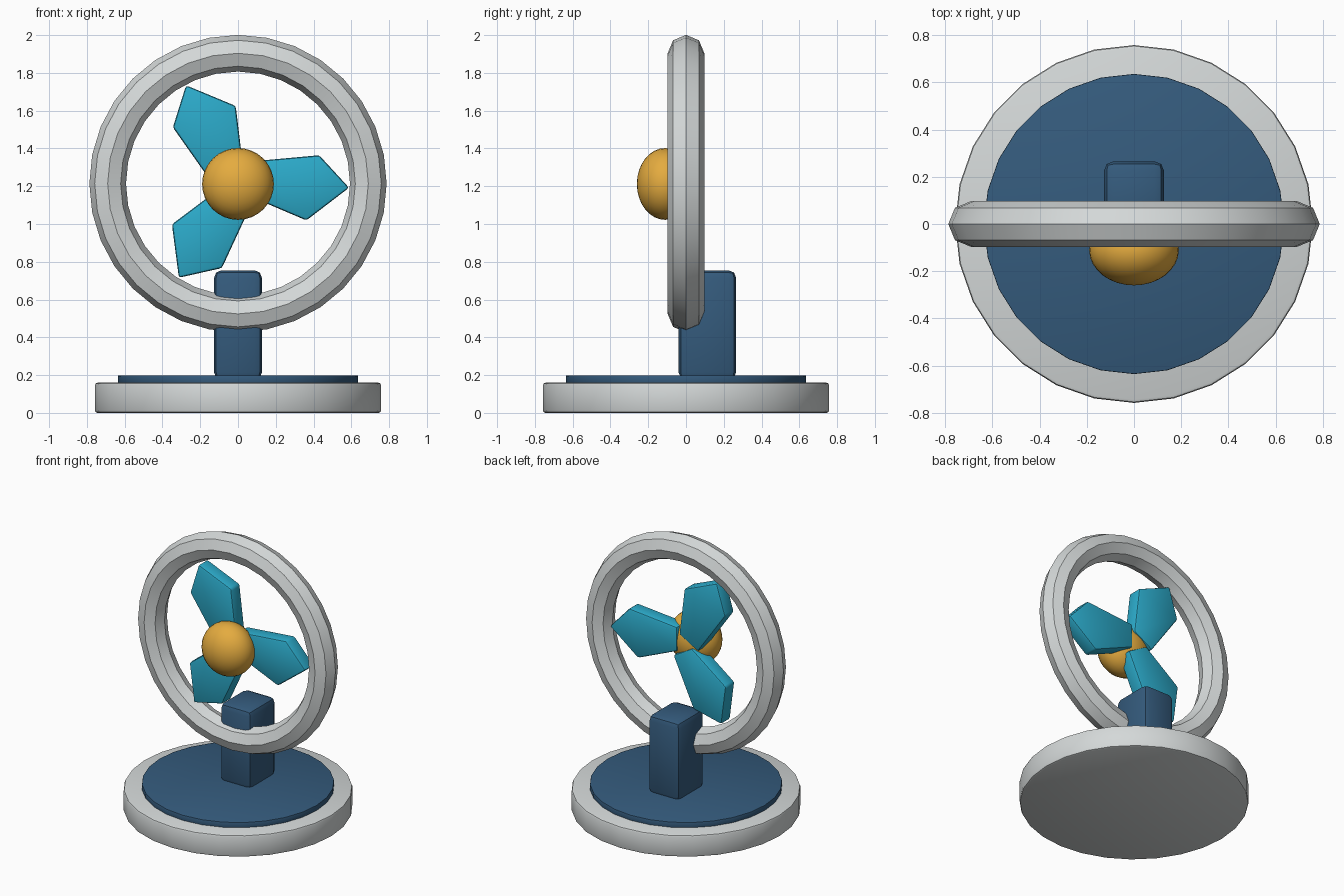
import bpy, math

if "Cube" in bpy.data.objects:
    bpy.data.objects.remove(bpy.data.objects["Cube"])

CENTRE_Z = 1.214   # height of the fan axis


def material(name, rgb):
    m = bpy.data.materials.new(name)
    m.diffuse_color = (*rgb, 1)
    m.use_nodes = True
    m.node_tree.nodes["Principled BSDF"].inputs["Base Color"].default_value = m.diffuse_color
    return m


GREY = material("pale grey", (0.66, 0.69, 0.69))
NAVY = material("navy blue", (0.035, 0.105, 0.205))
TEAL = material("teal", (0.025, 0.41, 0.60))
GOLD = material("gold", (0.78, 0.41, 0.05))


def finish(name, mat, bevel=0, segments=2):
    """Name the active object, colour it, soften its edges and shade it."""
    ob = bpy.context.object
    ob.name = name
    ob.data.materials.append(mat)
    bpy.ops.object.transform_apply(location=False, rotation=True, scale=True)
    if bevel:
        mod = ob.modifiers.new("edge", 'BEVEL')
        mod.width, mod.segments = bevel, segments
        mod.limit_method = 'ANGLE'
        mod.angle_limit = math.radians(35)
        bpy.ops.object.modifier_apply(modifier="edge")
    bpy.ops.object.shade_smooth_by_angle(angle=math.radians(35))
    return ob


def disc(name, mat, radius, z0, z1, bevel):
    bpy.ops.mesh.primitive_cylinder_add(vertices=28, radius=radius, depth=z1 - z0,
                                        location=(0, 0, (z0 + z1) / 2))
    finish(name, mat, bevel)


# Round foot with its coloured top plate
disc("base", GREY, 0.758, 0.0, 0.16, 0.014)
disc("base_plate", NAVY, 0.636, 0.15, 0.198, 0.004)

# Upright post behind the ring
bpy.ops.mesh.primitive_cube_add(size=1, location=(0, 0.113, 0.465))
bpy.context.object.scale = (0.254, 0.305, 0.58)
finish("post", NAVY, 0.04)

# Guard ring facing forward
bpy.ops.mesh.primitive_torus_add(major_segments=32, minor_segments=8,
                                 major_radius=0.69, minor_radius=0.097,
                                 location=(0, 0, CENTRE_Z),
                                 rotation=(math.pi / 2, 0, 0))
ring = finish("guard_ring", GREY)
ring.data.shade_smooth()

# Flattened hub
bpy.ops.mesh.primitive_uv_sphere_add(segments=32, ring_count=16, radius=0.19,
                                     location=(0, -0.11, CENTRE_Z - 0.002),
                                     rotation=(math.pi / 2, 0, 0))
bpy.context.object.scale = (1, 1, 0.79)
finish("hub", GOLD)

# Three blades: one extruded outline turned about the axis
OUTLINE = [(0.045, 0.115), (0.43, 0.15), (0.588, -0.022), (0.362, -0.195), (0.045, -0.06)]
FRONT, BACK = -0.065, 0.042
for i in range(3):
    a = i * math.tau / 3
    pts = [(x * math.cos(a) - z * math.sin(a), x * math.sin(a) + z * math.cos(a))
           for x, z in OUTLINE]
    n = len(pts)
    verts = [(x, y, z) for y in (BACK, FRONT) for x, z in pts]
    faces = [tuple(range(n)), tuple(range(2 * n - 1, n - 1, -1))]
    faces += [(k, k + n, (k + 1) % n + n, (k + 1) % n) for k in range(n)]
    # The outline runs clockwise, so flip windings to face outward
    mesh = bpy.data.meshes.new("blade")
    mesh.from_pydata(verts, [], faces)
    ob = bpy.data.objects.new("blade", mesh)
    ob.location.z = CENTRE_Z
    bpy.context.collection.objects.link(ob)
    bpy.ops.object.select_all(action='DESELECT')
    ob.select_set(True)
    bpy.context.view_layer.objects.active = ob
    bpy.ops.object.mode_set(mode='EDIT')
    bpy.ops.mesh.select_all(action='SELECT')
    bpy.ops.mesh.normals_make_consistent(inside=False)
    bpy.ops.object.mode_set(mode='OBJECT')
    finish(f"blade_{i + 1}", TEAL, 0.014)
